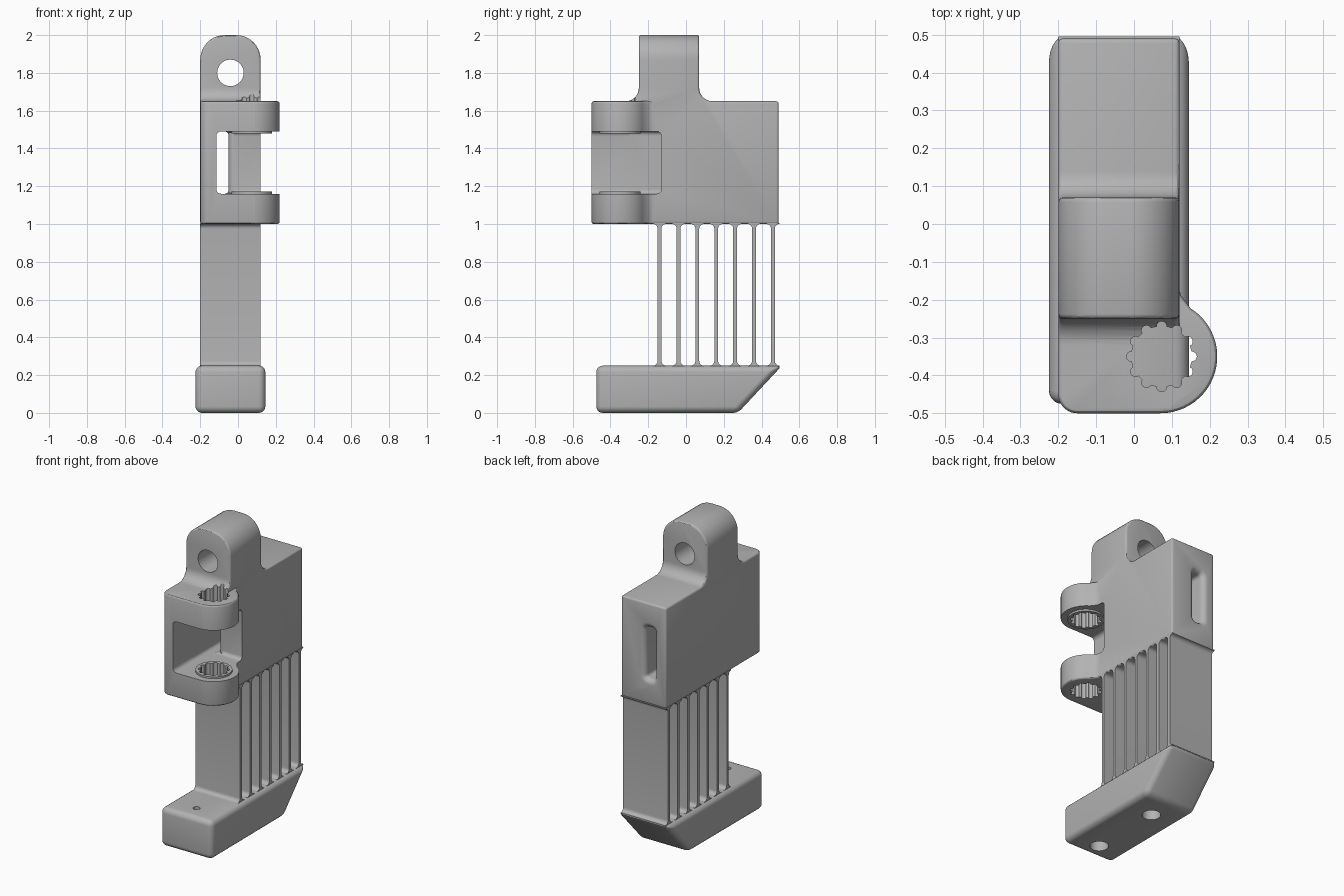
import bpy
import bmesh
from math import sin, cos, pi, radians
from mathutils import Vector

if "Cube" in bpy.data.objects:
    bpy.data.objects.remove(bpy.data.objects["Cube"])

GREY = (0.45, 0.45, 0.45, 1)
grey = bpy.data.materials.new("plain grey")
grey.use_nodes = True
grey.diffuse_color = GREY
grey.node_tree.nodes["Principled BSDF"].inputs["Base Color"].default_value = GREY

LEFT, RIGHT = -0.2, 0.12
FLOOR, TOP = 1.0, 1.65
PIVOT = (0.073, -0.35)


def arc(cx, cy, r, start, end, n=8):
    """Points on an arc, angles in degrees."""
    angles = [radians(start + (end - start) * i / n) for i in range(n + 1)]
    return [(cx + r * cos(a), cy + r * sin(a)) for a in angles]


def loft(name, rings):
    """Solid skinned through matching closed rings."""
    bm = bmesh.new()
    loops = [[bm.verts.new(p) for p in ring] for ring in rings]
    n = len(loops[0])
    for a, b in zip(loops, loops[1:]):
        for i in range(n):
            j = (i + 1) % n
            bm.faces.new((a[i], a[j], b[j], b[i]))
    bm.faces.new(loops[0][::-1])
    bm.faces.new(loops[-1])
    bmesh.ops.recalc_face_normals(bm, faces=bm.faces)
    mesh = bpy.data.meshes.new(name)
    bm.to_mesh(mesh)
    bm.free()
    mesh.materials.append(grey)
    obj = bpy.data.objects.new(name, mesh)
    bpy.context.collection.objects.link(obj)
    return obj


def prism(name, profile, axis, lo, hi):
    """Profile extruded along x, y or z; its points are the other two coordinates."""
    def place(p, t):
        c = list(p)
        c.insert("xyz".index(axis), t)
        return Vector(c)
    return loft(name, [[place(p, t) for p in profile] for t in (lo, hi)])


def box(name, x, y, z):
    return prism(name, [(x[0], y[0]), (x[1], y[0]), (x[1], y[1]), (x[0], y[1])], "z", *z)


def apply(obj, mod):
    bpy.context.view_layer.objects.active = obj
    bpy.ops.object.modifier_apply(modifier=mod.name)


def bevel(obj, width, segments=3):
    mod = obj.modifiers.new("rounding", "BEVEL")
    mod.width, mod.segments = width, segments
    mod.limit_method, mod.angle_limit = "ANGLE", radians(40)
    apply(obj, mod)
    return obj


def round_edges(obj, test, width):
    """Round only the edges whose two ends pass the test."""
    bm = bmesh.new()
    bm.from_mesh(obj.data)
    edges = [e for e in bm.edges if test(*(v.co for v in e.verts))]
    bmesh.ops.bevel(bm, geom=edges, offset=width, segments=10, profile=0.5, affect="EDGES")
    bm.to_mesh(obj.data)
    bm.free()


def combine(obj, other, operation="DIFFERENCE"):
    mod = obj.modifiers.new("cut", "BOOLEAN")
    mod.operation, mod.solver, mod.object = operation, "EXACT", other
    apply(obj, mod)
    bpy.data.objects.remove(other)


def finish(obj):
    bpy.ops.object.select_all(action="DESELECT")
    obj.select_set(True)
    bpy.context.view_layer.objects.active = obj
    bpy.ops.object.shade_smooth_by_angle(angle=radians(30))


# Body with the eyelet tower, drawn from the side
side = [(-0.5, FLOOR), (0.49, FLOOR), (0.49, TOP)]
side += arc(0.14, TOP + 0.07, 0.07, 270, 180)
side += [(0.07, 2), (-0.25, 2)]
side += arc(-0.32, TOP + 0.07, 0.07, 0, -90)
side += [(-0.5, TOP)]
body = prism("body", side, "x", LEFT, RIGHT)
round_edges(body, lambda a, b: min(a.z, b.z) > 1.99 and abs(a.y - b.y) > 0.1, 0.13)
round_edges(body, lambda a, b: max(a.y, b.y) < -0.49 and abs(a.z - b.z) > 0.1, 0.05)
bevel(body, 0.012)

# Round hinge lug, blended into the side of the body
plan = arc(0.07, -0.35, 0.15, -90, 58, 24)
plan += [(0.132, -0.2), (0.123, -0.187), (RIGHT, -0.17), (0.05, -0.17)]
combine(body, bevel(prism("lug", plan, "z", FLOOR, TOP), 0.012), "UNION")

# Opening between the two lugs
combine(body, bevel(box("opening", (-0.115, 0.4), (-0.8, -0.13), (1.16, 1.49)), 0.025, 4))

# Slot through to the back, flaring at its mouth
rings = []
stations = [(-0.3, 0)] + [(0.455 + 0.035 * sin(t * pi / 12), 0.035 * (1 - cos(t * pi / 12)))
                          for t in range(7)] + [(0.6, 0.035)]
for y, grow in stations:
    r = 0.02 + grow
    ring = []
    for cx, cz, start in ((-0.07, 1.47, 0), (-0.095, 1.47, 90),
                          (-0.095, 1.18, 180), (-0.07, 1.18, 270)):
        ring += [(px, y, pz) for px, pz in arc(cx, cz, r, start, start + 90, 5)]
    rings.append(ring)
combine(body, loft("slot", rings))
lip = arc(-0.02, -0.1, 0.03, 180, 270) + [(-0.02, -0.2), (-0.08, -0.2), (-0.08, -0.1)]
combine(body, prism("slot lip", lip, "z", 1.165, 1.485))

# Collars facing each other across the opening
for lo, hi in ((1.15, 1.172), (1.478, 1.5)):
    collar = prism("collar", arc(*PIVOT, 0.108, 0, 352.5, 47), "z", lo, hi)
    combine(body, collar, "UNION")

# Splined bore with twelve grooves
spline = []
for k in range(12):
    a = k * 30
    centre = Vector(PIVOT) + 0.08 * Vector((cos(radians(a)), sin(radians(a))))
    spline += arc(centre.x, centre.y, 0.013, a - 95, a + 95, 8)
combine(body, prism("bore", spline, "z", 0.9, 1.9))

# Eyelet
combine(body, prism("eye", arc(-0.04, 1.8, 0.07, 0, 352.5, 47), "y", -1, 1))
finish(body)

# Foot with sloping back and two stepped screw holes
foot_side = [(-0.475, 0), (0.275, 0), (0.508, 0.25), (-0.475, 0.25)]
foot = bevel(prism("foot", foot_side, "x", -0.225, 0.145), 0.035, 5)
for y in (-0.365, 0.11):
    for radius, top in ((0.055, 0.15), (0.021, 0.4)):
        combine(foot, prism("screw hole", arc(-0.04, y, radius, 0, 348.75, 31), "z", -0.1, top))
finish(foot)

# Seven thin flexing leaves with flared ends
for k in range(7):
    y, half, r = -0.14 + 0.1 * k, 0.01, 0.025
    edge = [(half + r, 0.245)] + arc(half + r, 0.25 + r, r, 270, 180, 6)
    edge += arc(half + r, FLOOR - r, r, 180, 90, 6) + [(half + r, FLOOR + 0.005)]
    outline = [(y + d, z) for d, z in edge] + [(y - d, z) for d, z in reversed(edge)]
    finish(prism("leaf", outline, "x", LEFT, RIGHT))
